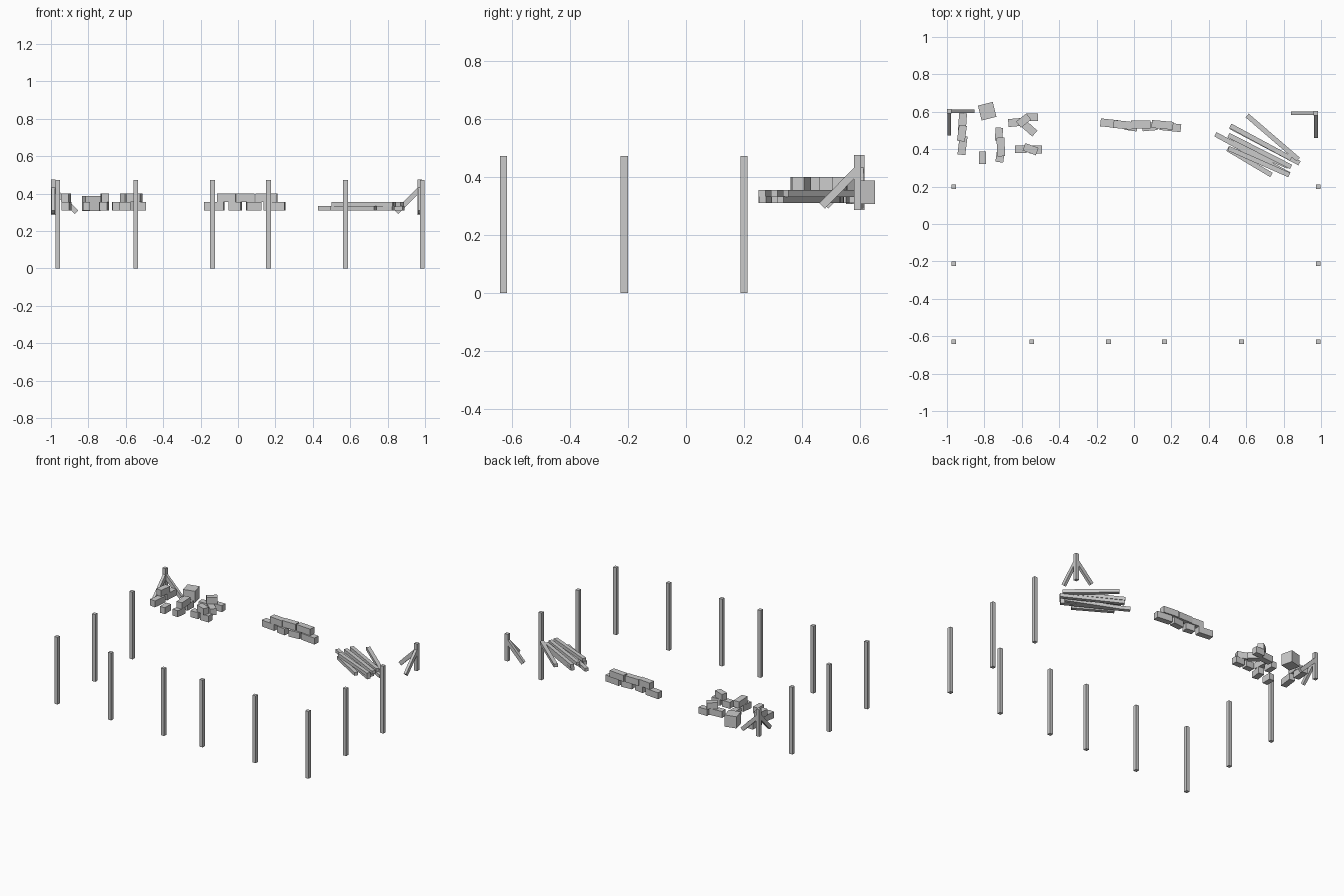
import bpy, math
from mathutils import Vector


def box(name, loc, size, rot=0.0):
    """Box with centre, size and turn about z in degrees."""
    bpy.ops.mesh.primitive_cube_add(size=1, location=loc, rotation=(0, 0, math.radians(rot)))
    o = bpy.context.object
    o.name = name
    o.scale = size
    return o


def beam(name, a, b, w, h):
    """Square beam between two points."""
    a, b = Vector(a), Vector(b)
    d = b - a
    o = box(name, (a + b) / 2, (d.length, w, h))
    yaw = math.atan2(d.y, d.x)
    pitch = -math.atan2(d.z, math.hypot(d.x, d.y))
    o.rotation_euler = (0, pitch, yaw)
    return o


# Tall support posts along the sides and front
posts = [(x, y) for x in (-0.963, 0.985) for y in (0.2, -0.213, -0.63)]
posts += [(x, -0.63) for x in (-0.547, -0.136, 0.163, 0.575)]
for x, y in posts:
    box("support_post", (x, y, 0.236), (0.025, 0.025, 0.472))

# Short back corner posts with two diagonal braces each
for x, y, s in ((-0.988, 0.604, 1), (0.973, 0.592, -1)):
    box("corner_post", (x, y, 0.38), (0.024, 0.024, 0.19))
    beam("corner_brace_x", (x, y, 0.425), (x + s * 0.125, y, 0.30), 0.019, 0.027)
    beam("corner_brace_y", (x, y, 0.425), (x, y - 0.122, 0.30), 0.019, 0.027)

# Stone blocks: x, y, length, width, turn, layer
LOW, HIGH = 0.332, 0.378
blocks = [
    # middle stack
    (-0.127, 0.538, 0.105, 0.042, -6, LOW),
    (-0.015, 0.520, 0.065, 0.042, -8, LOW),
    (0.085, 0.520, 0.08, 0.042, 5, LOW),
    (0.195, 0.518, 0.112, 0.042, -6, LOW),
    (-0.060, 0.530, 0.10, 0.042, -6, HIGH),
    (0.035, 0.532, 0.104, 0.042, 0, HIGH),
    (0.152, 0.530, 0.115, 0.042, -5, HIGH),
    # left column
    (-0.917, 0.420, 0.10, 0.042, 83, LOW),
    (-0.917, 0.545, 0.095, 0.042, 86, LOW),
    (-0.920, 0.485, 0.085, 0.042, 82, HIGH),
    # loose block
    (-0.811, 0.354, 0.068, 0.038, 90, LOW),
    # centre column
    (-0.722, 0.480, 0.07, 0.040, 88, LOW),
    (-0.715, 0.368, 0.075, 0.042, 82, LOW),
    (-0.712, 0.412, 0.10, 0.042, 93, HIGH),
    # rear heap
    (-0.622, 0.544, 0.10, 0.042, 5, LOW),
    (-0.545, 0.572, 0.065, 0.040, 0, LOW),
    (-0.560, 0.510, 0.08, 0.042, -42, LOW),
    (-0.590, 0.553, 0.07, 0.042, 38, HIGH),
    # front heap
    (-0.605, 0.400, 0.06, 0.042, 0, LOW),
    (-0.525, 0.398, 0.065, 0.042, 0, LOW),
    (-0.553, 0.400, 0.075, 0.042, -20, HIGH),
]
for x, y, l, w, r, z in blocks:
    box("stone_block", (x, y, z), (l, w, 0.045), r)
box("large_stone", (-0.785, 0.603, 0.347), (0.082, 0.082, 0.082), 14)

# Pile of planks: start, end, height
planks = [
    (0.435, 0.480, 0.830, 0.265, 0.321),
    (0.500, 0.402, 0.735, 0.262, 0.321),
    (0.500, 0.445, 0.825, 0.308, 0.321),
    (0.515, 0.520, 0.885, 0.325, 0.321),
    (0.505, 0.405, 0.830, 0.262, 0.343),
    (0.505, 0.475, 0.840, 0.305, 0.343),
    (0.515, 0.525, 0.840, 0.350, 0.343),
    (0.605, 0.580, 0.878, 0.345, 0.343),
]
for x0, y0, x1, y1, z in planks:
    beam("plank", (x0, y0, z), (x1, y1, z), 0.026, 0.023)
